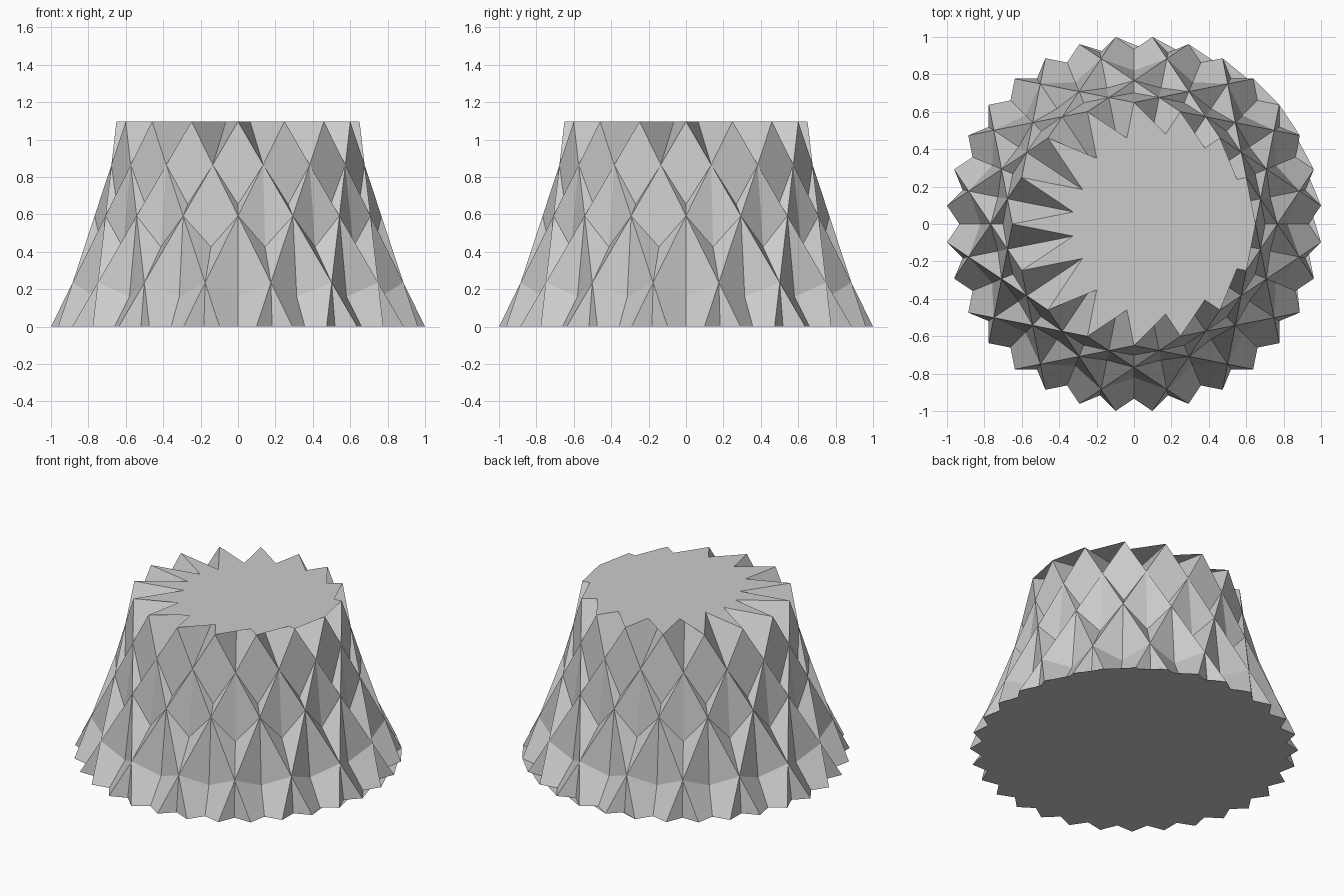
import bpy
import bmesh
from math import cos, sin, pi, sqrt
from mathutils import Vector

cube = bpy.data.objects.get("Cube")
if cube:
    bpy.data.objects.remove(cube, do_unlink=True)

# Star cupola: a 16-point star over a 32-point star, all edges equal
N, STEP = 16, 7
HALF = STEP * pi / (2 * N)                     # half the arc of one base edge
R_BASE = 1 / cos(pi / (2 * N))                 # makes the width exactly 2
EDGE = 2 * R_BASE * sin(HALF)
R_TOP = EDGE / (2 * sin(STEP * pi / N))
HEIGHT = sqrt(EDGE ** 2 - (EDGE / 2) ** 2 - (R_BASE * cos(HALF) - R_TOP) ** 2)
MIDDLE = Vector((0, 0, HEIGHT / 2))

grey = bpy.data.materials.new("plain grey")
grey.use_nodes = True
grey.diffuse_color = (0.6, 0.6, 0.6, 1)
grey.node_tree.nodes["Principled BSDF"].inputs["Base Color"].default_value = (0.6, 0.6, 0.6, 1)


def top(i):
    a = 2 * pi * i / N
    return Vector((R_TOP * cos(a), R_TOP * sin(a), HEIGHT))


def base(i, side):
    """Base point to one side of the top point i."""
    a = 2 * pi * i / N + side * HALF
    return Vector((R_BASE * cos(a), R_BASE * sin(a), 0))


def fan(points):
    return [(points[0], p, q) for p, q in zip(points[1:], points[2:])]


def build(name, polygons):
    bm = bmesh.new()
    for poly in polygons:
        face = bm.faces.new([bm.verts.new(p) for p in poly])
        face.normal_update()
        if face.normal.dot(face.calc_center_median() - MIDDLE) < 0:
            face.normal_flip()
    mesh = bpy.data.meshes.new(name)
    bm.to_mesh(mesh)
    bm.free()
    mesh.materials.append(grey)
    obj = bpy.data.objects.new(name, mesh)
    bpy.context.collection.objects.link(obj)


# Leaning side faces: a triangle under each top point, a square under each top edge
build("side_triangles", [(top(i), base(i, -1), base(i, 1)) for i in range(N)])
build("side_squares", [(top(i), base(i, 1), base(i + STEP, -1), top(i + STEP))
                       for i in range(N)])

# Star-shaped lid and floor, following the star edges
build("top_star", fan([top(STEP * k) for k in range(N)]))
floor = []
for k in range(N):
    floor += [base(STEP * k, 1), base(STEP * (k + 1), -1)]
build("base_star", fan(floor))
